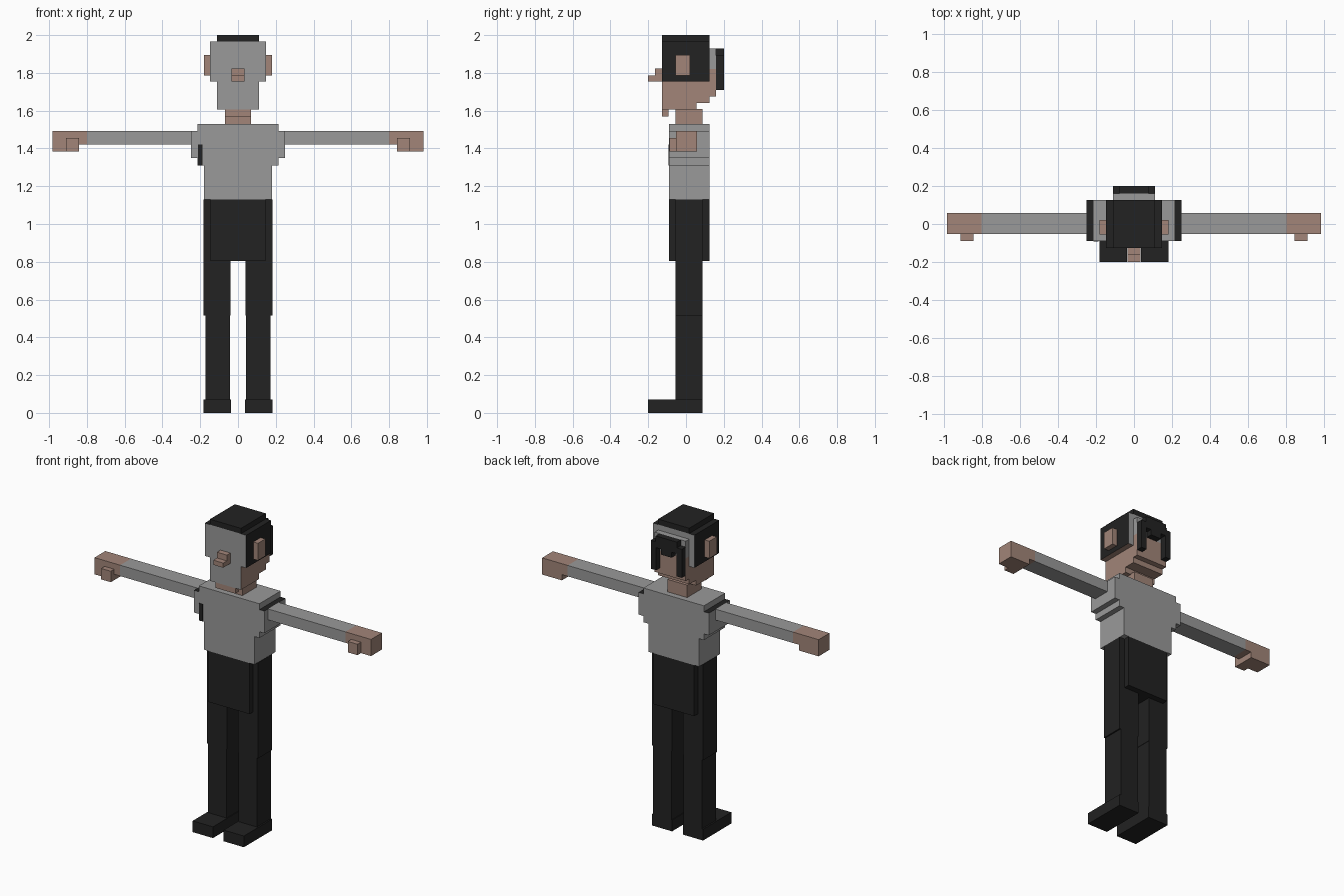
import bpy, bmesh

if "Cube" in bpy.data.objects:
    bpy.data.objects.remove(bpy.data.objects["Cube"])


def material(name, rgb):
    m = bpy.data.materials.new(name)
    m.diffuse_color = (*rgb, 1)
    m.use_nodes = True
    m.node_tree.nodes["Principled BSDF"].inputs["Base Color"].default_value = m.diffuse_color
    return m


BLACK = material("black", (0.016, 0.016, 0.016))
GREY = material("grey", (0.32, 0.32, 0.32))
SKIN = material("skin", (0.36, 0.235, 0.19))


def box(name, x, y, z, mat, **by_side):
    """Axis-aligned box; by_side recolours faces: front, back, top, bottom."""
    dirs = {"front": (0, -1, 0), "back": (0, 1, 0), "top": (0, 0, 1), "bottom": (0, 0, -1)}
    bm = bmesh.new()
    bmesh.ops.create_cube(bm, size=1)
    for v in bm.verts:
        v.co = [(a + b) / 2 + c * (b - a) for c, (a, b) in zip(v.co, (x, y, z))]
    bm.normal_update()
    me = bpy.data.meshes.new(name)
    me.materials.append(mat)
    for i, (side, m) in enumerate(by_side.items(), 1):
        me.materials.append(m)
        for f in bm.faces:
            if sum(a * b for a, b in zip(f.normal, dirs[side])) > 0.9:
                f.material_index = i
    bm.to_mesh(me)
    bm.free()
    ob = bpy.data.objects.new(name, me)
    bpy.context.collection.objects.link(ob)
    return ob


def mid(name, half, y, z, mat, **kw):
    """Box centred on x = 0."""
    return box(name, (-half, half), y, z, mat, **kw)


def pair(name, x, y, z, mat, **kw):
    """Box on both sides of the body."""
    box(name + "_left", x, y, z, mat, **kw)
    box(name + "_right", (-x[1], -x[0]), y, z, mat, **kw)


# Head: hair on the sides and top, pale face, skin jaw
mid("hair_cap", 0.11, (-0.127, 0.125), (1.965, 2.0), BLACK)
mid("head", 0.147, (-0.127, 0.125), (1.755, 1.965), BLACK,
    front=GREY, back=GREY, bottom=SKIN)
mid("jaw_front", 0.11, (-0.127, 0.055), (1.605, 1.755), SKIN, front=GREY)
mid("jaw_middle", 0.11, (0.055, 0.125), (1.64, 1.755), SKIN)
mid("jaw_back", 0.11, (0.125, 0.16), (1.675, 1.82), SKIN)
mid("head_back", 0.11, (0.125, 0.16), (1.82, 1.93), GREY)
mid("chin", 0.07, (-0.127, -0.092), (1.57, 1.605), SKIN)
mid("nose_tip", 0.035, (-0.2, -0.127), (1.755, 1.785), SKIN)
mid("nose_bridge", 0.035, (-0.163, -0.127), (1.785, 1.822), SKIN)
pair("ear", (0.147, 0.18), (-0.055, 0.02), (1.785, 1.895), SKIN)

# Hair at the back: arch with two hanging locks
mid("hair_arch", 0.075, (0.16, 0.2), (1.855, 1.93), BLACK)
mid("hair_centre", 0.037, (0.16, 0.2), (1.82, 1.855), BLACK)
pair("hair_lock", (0.072, 0.11), (0.16, 0.2), (1.71, 1.893), BLACK)

# Torso with stepped shoulders
mid("neck", 0.07, (-0.055, 0.088), (1.53, 1.61), SKIN)
mid("torso", 0.18, (-0.09, 0.125), (1.13, 1.53), GREY)
pair("shoulder_inner", (0.18, 0.215), (-0.09, 0.125), (1.31, 1.53), GREY)
pair("shoulder_outer", (0.215, 0.25), (-0.09, 0.125), (1.35, 1.492), GREY, top=BLACK)
box("shirt_patch", (-0.213, -0.187), (-0.093, -0.09), (1.31, 1.42), BLACK)

# Arms and hands
ARM_Y = (-0.053, 0.057)
pair("sleeve", (0.25, 0.8), ARM_Y, (1.422, 1.492), GREY)
pair("wrist", (0.8, 0.842), ARM_Y, (1.422, 1.492), SKIN)
pair("hand", (0.842, 0.982), ARM_Y, (1.385, 1.492), SKIN)
pair("thumb", (0.842, 0.91), (-0.088, -0.053), (1.385, 1.455), SKIN)

# Hips, legs and shoes
mid("hips", 0.145, (-0.09, 0.125), (0.803, 1.13), BLACK)
pair("thigh", (0.04, 0.182), (-0.055, 0.087), (0.515, 1.13), BLACK)
pair("shin", (0.042, 0.173), (-0.055, 0.087), (0.072, 0.515), BLACK)
pair("shoe", (0.038, 0.182), (-0.2, 0.087), (0.0, 0.072), BLACK)
